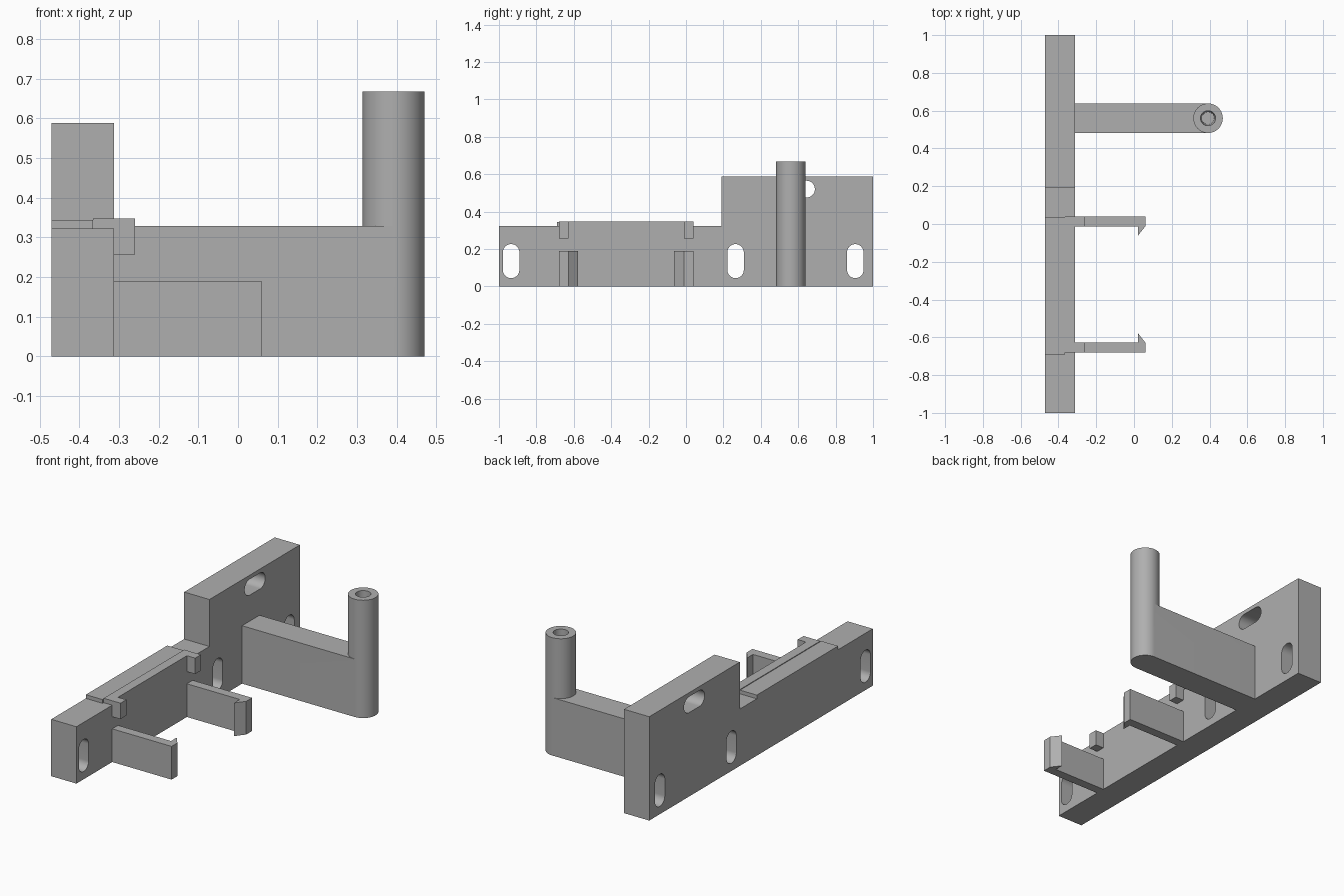
import bpy, bmesh
from math import cos, sin, pi
from mathutils import Vector

cube = bpy.data.objects.get("Cube")
if cube:
    bpy.data.objects.remove(cube, do_unlink=True)

grey = bpy.data.materials.new("mid grey")
grey.use_nodes = True
colour = (0.43, 0.43, 0.43, 1)
grey.diffuse_color = colour
grey.node_tree.nodes["Principled BSDF"].inputs["Base Color"].default_value = colour


def prism(name, outline, axis, lo, hi):
    """Extrude a 2D outline along x (outline in y, z) or z (outline in x, y)."""
    place = {"x": lambda a, b: (lo, a, b), "z": lambda a, b: (a, b, lo)}[axis]
    step = Vector((hi - lo, 0, 0)) if axis == "x" else Vector((0, 0, hi - lo))
    bm = bmesh.new()
    face = bm.faces.new([bm.verts.new(place(a, b)) for a, b in outline])
    out = bmesh.ops.extrude_face_region(bm, geom=[face])
    moved = [v for v in out["geom"] if isinstance(v, bmesh.types.BMVert)]
    bmesh.ops.translate(bm, verts=moved, vec=step)
    bmesh.ops.recalc_face_normals(bm, faces=bm.faces)
    mesh = bpy.data.meshes.new(name)
    bm.to_mesh(mesh)
    bm.free()
    mesh.materials.append(grey)
    obj = bpy.data.objects.new(name, mesh)
    bpy.context.collection.objects.link(obj)
    return obj


def rect(a0, a1, b0, b1):
    return [(a0, b0), (a1, b0), (a1, b1), (a0, b1)]


def arc(cx, cy, r, start, sweep, n=24):
    angles = [start + sweep * i / n for i in range(n + 1)]
    return [(cx + r * cos(t), cy + r * sin(t)) for t in angles]


def slot(cy, cz, half, r, upright):
    """Round-ended slot outline; half is the distance from centre to arc centre."""
    dy, dz, turn = (0, half, 0) if upright else (half, 0, -pi / 2)
    return arc(cy + dy, cz + dz, r, turn, pi) + arc(cy - dy, cz - dz, r, turn + pi, pi)


def combine(obj, tool, operation):
    mod = obj.modifiers.new("cut", "BOOLEAN")
    mod.operation, mod.object, mod.solver = operation, tool, "EXACT"
    bpy.context.view_layer.update()
    graph = bpy.context.evaluated_depsgraph_get()
    mesh = bpy.data.meshes.new_from_object(obj.evaluated_get(graph))
    obj.modifiers.clear()
    obj.data = mesh
    bpy.data.objects.remove(tool, do_unlink=True)


def smooth(obj):
    bpy.ops.object.select_all(action="DESELECT")
    obj.select_set(True)
    bpy.context.view_layer.objects.active = obj
    bpy.ops.object.shade_smooth_by_angle(angle=pi / 6)


BACK, FACE = -0.47, -0.312

# Mounting plate with a tall end and four slots
plate = prism("mounting_plate",
              [(-1, 0), (1, 0), (1, 0.588), (0.19, 0.588), (0.19, 0.322), (-1, 0.322)],
              "x", BACK, FACE)
slots = [slot(y, 0.135, 0.047, 0.044, True) for y in (-0.935, 0.265, 0.905)]
slots.append(slot(0.597, 0.52, 0.047, 0.045, False))
for outline in slots:
    combine(plate, prism("slot_cutter", outline, "x", BACK - 0.1, FACE + 0.1), "DIFFERENCE")
smooth(plate)

# Raised ledge on the low part of the plate
prism("ledge_back", rect(-0.69, 0.038, 0.322, 0.343), "x", BACK, -0.365)
prism("ledge_front", rect(-0.68, 0.04, 0.322, 0.347), "x", -0.365, FACE)

# Mirrored clips: upper lugs and barbed lower arms
MIDDLE = -0.32
for side, label in ((1, "rear"), (-1, "front")):
    def at(d):
        return MIDDLE + side * d
    prism(label + "_upper_lug", rect(at(0.308), at(0.36), 0.257, 0.347), "x", FACE, -0.26)
    hook = [(FACE, at(0.36)), (0.06, at(0.36)), (0.06, at(0.308)),
            (0.02, at(0.257)), (0.02, at(0.308)), (FACE, at(0.308))]
    prism(label + "_clip_arm", hook, "z", 0, 0.188)

# Side arm carrying an upright post with a tapered blind bore
PX, PY, R = 0.392, 0.56, 0.078
arm = prism("arm_with_post",
            [(FACE, PY - R)] + arc(PX, PY, R, -pi / 2, pi, 32) + [(FACE, PY + R)],
            "z", 0, 0.328)
post = prism("post", arc(PX, PY, R, -pi / 2, 2 * pi, 64)[:-1], "z", 0.1, 0.667)
combine(arm, post, "UNION")
bore = prism("bore_cutter", arc(PX, PY, 0.04, 0, 2 * pi, 48)[:-1], "z", 0.12, 0.7)
for v in bore.data.vertices:
    if v.co.z < 0.2:
        v.co.x = PX + (v.co.x - PX) * 0.82
        v.co.y = PY + (v.co.y - PY) * 0.82
combine(arm, bore, "DIFFERENCE")
smooth(arm)
